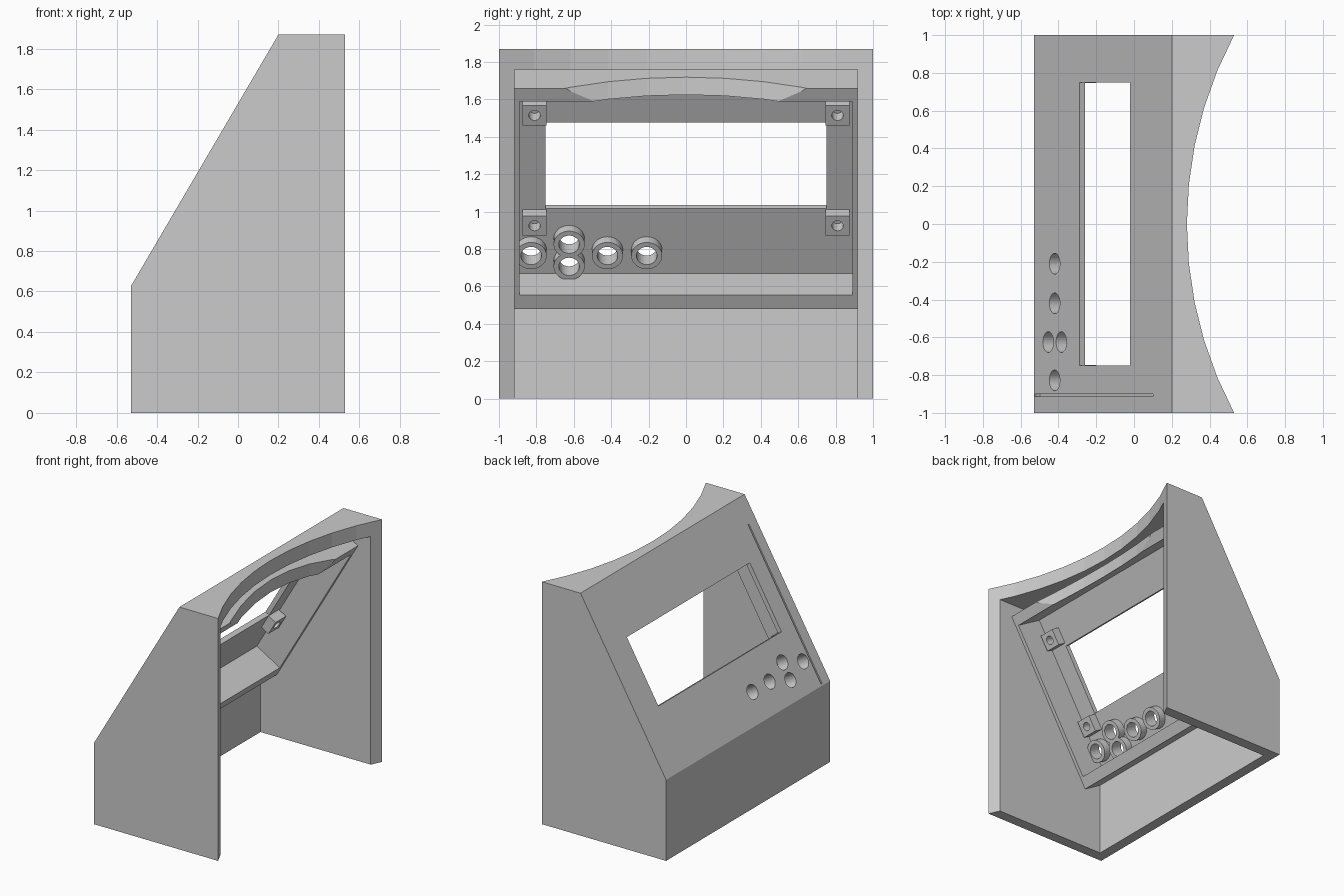
import bpy, bmesh
from mathutils import Matrix, Vector

if "Cube" in bpy.data.objects:
    bpy.data.objects.remove(bpy.data.objects["Cube"])

grey = bpy.data.materials.new("plain_grey")
grey.use_nodes = True
grey.diffuse_color = (0.6, 0.6, 0.6, 1)
grey.node_tree.nodes["Principled BSDF"].inputs["Base Color"].default_value = (0.6, 0.6, 0.6, 1)

# Panel frame: u runs up the slope, v runs inward from its outer face
CORNER = Vector((-0.53, 0, 0.625))
UP = Vector((0.73, 0, 1.245)).normalized()
IN = Vector((UP.z, 0, -UP.x))


def uv(u, v):
    p = CORNER + UP * u + IN * v
    return (p.x, p.z)


def finish(name, bm):
    bmesh.ops.recalc_face_normals(bm, faces=bm.faces[:])
    mesh = bpy.data.meshes.new(name)
    bm.to_mesh(mesh)
    bm.free()
    mesh.materials.append(grey)
    ob = bpy.data.objects.new(name, mesh)
    bpy.context.collection.objects.link(ob)
    return ob


def prism(name, profile, y0, y1):
    """Extrude an x-z profile along y."""
    bm = bmesh.new()
    face = bm.faces.new([bm.verts.new((x, y0, z)) for x, z in profile])
    ext = bmesh.ops.extrude_face_region(bm, geom=[face])
    moved = [g for g in ext["geom"] if isinstance(g, bmesh.types.BMVert)]
    bmesh.ops.translate(bm, verts=moved, vec=(0, y1 - y0, 0))
    return finish(name, bm)


def block(name, u0, u1, v0, v1, y0, y1):
    return prism(name, [uv(u0, v0), uv(u1, v0), uv(u1, v1), uv(u0, v1)], y0, y1)


def rod(name, u, y, r, v0, v1, sides=32):
    """Cylinder square to the sloped panel."""
    bm = bmesh.new()
    mid = CORNER + UP * u + IN * ((v0 + v1) / 2) + Vector((0, y, 0))
    rot = Matrix((UP, Vector((0, -1, 0)), IN)).transposed().to_4x4()
    bmesh.ops.create_cone(bm, cap_ends=True, segments=sides, radius1=r, radius2=r,
                          depth=v1 - v0, matrix=Matrix.Translation(mid) @ rot)
    return finish(name, bm)


def combine(target, tool, operation="DIFFERENCE"):
    mod = target.modifiers.new("combine", "BOOLEAN")
    mod.operation = operation
    mod.solver = "EXACT"
    mod.object = tool
    bpy.context.view_layer.objects.active = target
    bpy.ops.object.modifier_apply(modifier=mod.name)
    bpy.data.objects.remove(tool)


# Outer wedge
housing = prism("housing", [(-0.53, 0), (0.53, 0), (0.53, 1.87), (0.2, 1.87),
                            (-0.53, 0.625)], -1, 1)

# Cavity open at the bottom and rear, leaving a raised frame behind the panel
FRAME = 0.263
cavity = [(-0.45, -0.5), uv(-0.014, 0.101), uv(-0.014, FRAME), uv(1.353, FRAME),
          uv(1.353, 0.065), (1, 1.76), (1, -0.5)]
cavity[1] = (-0.45, cavity[1][1])
combine(housing, prism("cavity", cavity, -0.917, 0.917))

# Deep recess inside the frame
combine(housing, block("recess", 0.073, 1.272, 0.036, 0.5, -0.89, 0.89))

# Screen mounts and button guides
posts = [(u, side * 0.81) for u in (0.408, 1.092) for side in (-1, 1)]
buttons = [(0.217, -0.21), (0.217, -0.42), (0.15, -0.625), (0.287, -0.625), (0.217, -0.828)]
for u, y in posts:
    combine(housing, block("post", u - 0.061, u + 0.061, 0.02, 0.105, y - 0.063, y + 0.063), "UNION")
for u, y in buttons:
    combine(housing, rod("button_guide", u, y, 0.083, 0.02, 0.096), "UNION")

# Screw holes, button bores, screen window and narrow side slit
for u, y in posts:
    combine(housing, rod("screw_hole", u, y, 0.031, 0.03, 0.2, 24))
for u, y in buttons:
    combine(housing, rod("button_bore", u, y, 0.055, -0.1, 0.2))
combine(housing, block("window", 0.475, 1.008, -0.1, 0.2, -0.75, 0.75))
combine(housing, block("slit", 0.012, 1.245, -0.1, 0.03, -0.912, -0.9))

# Concave faceted rear
bm = bmesh.new()
bmesh.ops.create_cone(bm, cap_ends=True, segments=64, radius1=2.125, radius2=2.125, depth=6,
                      matrix=Matrix.Translation((2.405, 0, 1)))
combine(housing, finish("rear_scoop", bm))
